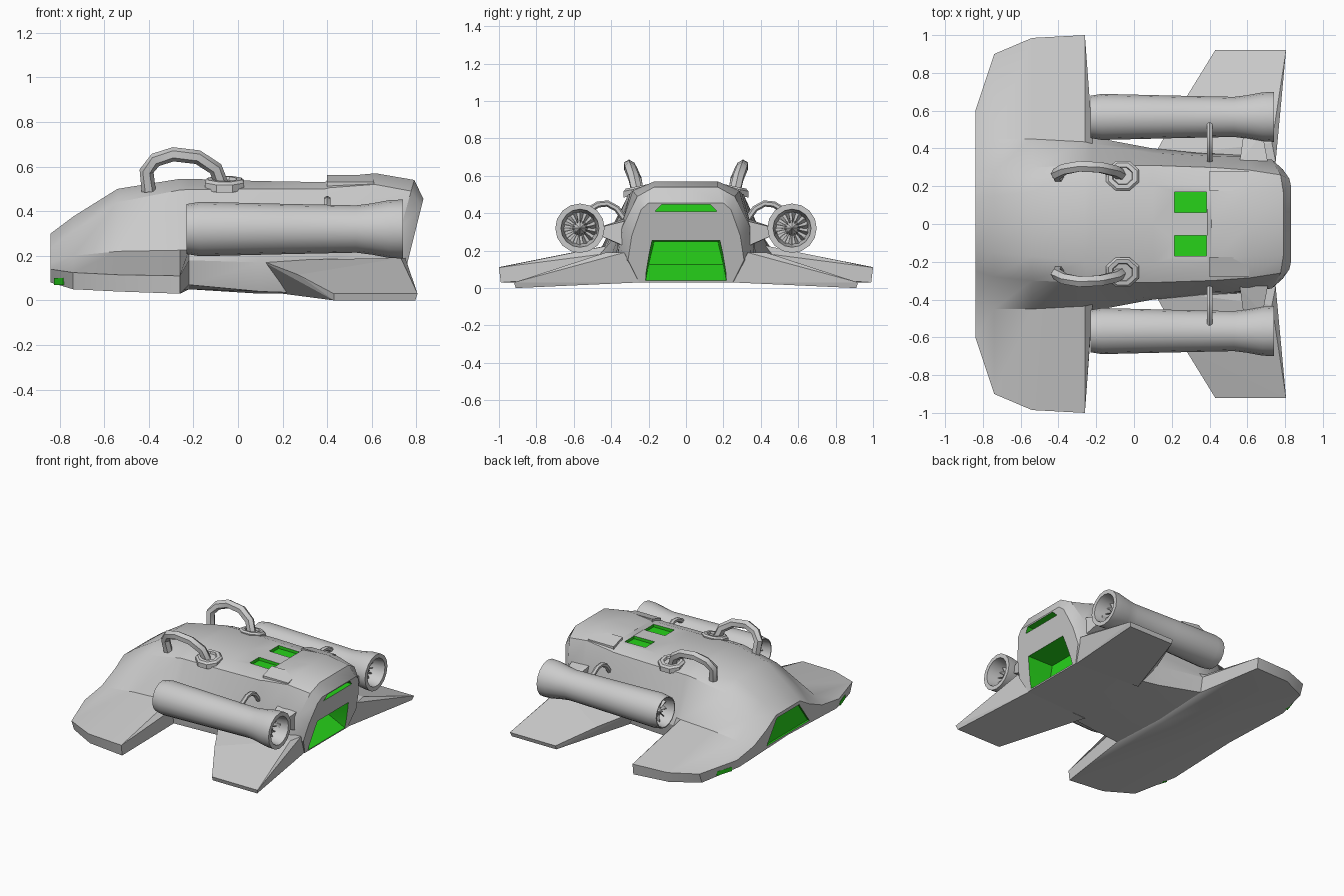
import bpy, bmesh
from math import sin, cos, pi
from mathutils import Vector

if "Cube" in bpy.data.objects:
    bpy.data.objects.remove(bpy.data.objects["Cube"])

green = bpy.data.materials.new("green_glow")
green.diffuse_color = (0.02, 0.65, 0.01, 1)
green.use_nodes = True
green.node_tree.nodes["Principled BSDF"].inputs["Base Color"].default_value = green.diffuse_color


def finish(name, bm, angle=30):
    bmesh.ops.recalc_face_normals(bm, faces=bm.faces)
    me = bpy.data.meshes.new(name)
    bm.to_mesh(me)
    bm.free()
    ob = bpy.data.objects.new(name, me)
    bpy.context.collection.objects.link(ob)
    smooth(ob, angle)
    return ob


def smooth(ob, angle):
    bpy.ops.object.select_all(action='DESELECT')
    bpy.context.view_layer.objects.active = ob
    ob.select_set(True)
    if angle:
        bpy.ops.object.shade_smooth_by_angle(angle=angle * pi / 180)


def solids(name, groups):
    """One object made of the convex solid around each group of points."""
    bm = bmesh.new()
    for pts in groups:
        vs = [bm.verts.new(p) for p in pts]
        bmesh.ops.convex_hull(bm, input=vs)
    return finish(name, bm, 0)


def skin(name, rings, angle=30):
    """Closed skin over equal-length rings, capped at both ends."""
    bm = bmesh.new()
    vr = [[bm.verts.new(p) for p in r] for r in rings]
    n = len(vr[0])
    for a, b in zip(vr, vr[1:]):
        for i in range(n):
            j = (i + 1) % n
            bm.faces.new((a[i], a[j], b[j], b[i]))
    bm.faces.new(vr[0])
    bm.faces.new(vr[-1])
    return finish(name, bm, angle)


def circle(x, y, z, r, n=16):
    return [(x, y + r * cos(2 * pi * i / n), z + r * sin(2 * pi * i / n)) for i in range(n)]


def pipe(name, pts, r):
    """Six-sided pipe along a path."""
    rings = []
    pts = [Vector(p) for p in pts]
    for i, p in enumerate(pts):
        t = (pts[min(i + 1, len(pts) - 1)] - pts[max(i - 1, 0)]).normalized()
        ref = Vector((0, 1, 0)) if abs(t.y) < 0.6 and abs(t.x) > 0.01 else Vector((1, 0, 0))
        u = t.cross(ref).normalized()
        v = t.cross(u)
        rings.append([p + r * (u * cos(k * pi / 3) + v * sin(k * pi / 3)) for k in range(6)])
    return skin(name, rings, 35)


def sym(pts):
    return [(x, s * y, z) for x, y, z in pts for s in (1, -1)]


# Hull with blended front wings: x, lean, roof z, roof half width,
# shoulder, side, wing tip top, wing tip bottom (y, z each), belly z
sections = [
    (-.84, 0, .30, .14, .25, .235, .40, .17, .60, .14, .57, .08, .10),
    (-.74, 0, .375, .15, .28, .31, .45, .20, .90, .125, .87, .05, .075),
    (-.54, 0, .50, .17, .30, .44, .45, .22, .985, .115, .97, .04, .05),
    (-.26, 0, .545, .20, .31, .495, .435, .225, 1.0, .11, .99, .03, .045),
    (-.22, 0, .545, .20, .31, .497, .425, .225, .46, .18, .44, .07, .05),
    (.10, 0, .535, .21, .31, .50, .375, .28, .40, .17, .37, .04, .03),
    (.39, 0, .53, .21, .30, .50, .36, .28, .375, .17, .32, .03, .03),
    (.41, 0, .55, .19, .30, .505, .36, .28, .375, .17, .32, .03, .03),
    (.61, .05, .57, .17, .285, .52, .355, .31, .365, .17, .28, .03, .03),
    (.765, .28, .54, .17, .26, .49, .34, .33, .345, .15, .26, .03, .03),
    (.83, .25, .455, .20, .24, .42, .29, .28, .31, .15, .25, .03, .03),
]
rings = []
for x, k, zt, by, cy, cz, dy, dz, ey, ez, fy, fz, zb in sections:
    half = [(by, zt), (cy, cz), (dy, dz), (ey, ez), (fy, fz)]
    loop = [(0, zt)] + half + [(0, zb)] + [(-y, z) for y, z in reversed(half)]
    rings.append([(x + k * (z - .45), y, z) for y, z in loop])
hull = skin("hull", rings, 0)

# Green recesses: rear hatch, rear window, nose window, two roof hatches
cuts = [
    sym([(.58, .20, .125), (.58, .17, .25), (.95, .24, -.09), (.95, .23, .035), (.95, .19, .26)]),
    sym([(.77, .165, .41), (.77, .13, .447), (.9, .165, .41), (.9, .13, .447)]),
    sym([(-.9, .25, .112), (-.9, .13, .275), (-.825, .25, .112), (-.825, .13, .275)]),
]
for s in (1, -1):
    cuts.append([(x, s * y, z) for x in (.215, .385) for y in (.06, .17) for z in (.51, .6)])
cutter = solids("recess_cutter", cuts)
cutter.hide_render = True
for ob in (hull, cutter):
    ob.data.materials.append(None)
    ob.data.materials.append(green)
for f in cutter.data.polygons:
    f.material_index = 1
mod = hull.modifiers.new("recesses", 'BOOLEAN')
mod.object = cutter
mod.operation = 'DIFFERENCE'
mod.solver = 'EXACT'
smooth(hull, 0)
bpy.ops.object.modifier_apply(modifier=mod.name)
bpy.data.objects.remove(cutter)
smooth(hull, 32)

for s, side in ((1, "left"), (-1, "right")):
    def m(pts):
        return [(x, s * y, z) for x, y, z in pts]

    # Rear wing
    solids("rear_wing_" + side, [m([
        (.10, .35, .18), (.20, .28, .03), (.75, .33, .19), (.72, .25, .03),
        (.73, .43, .19), (.27, .66, .115), (.43, .92, .03), (.43, .91, .0),
        (.805, .92, .03), (.795, .91, .0)])])

    # Wing marker light
    light = solids("wing_light_" + side, [m([
        (x + o, .59 + 3 * (x + .84), z) for x in (-.825, -.785) for o in (0, .02)
        for z in (.07, .1)])])
    light.data.materials.append(green)

    # Roof panel
    solids("roof_panel_" + side, [m([
        (x, y, z) for x in (.40, .61) for y, z in
        ((.175, .50), (.175, .562), (.28, .48), (.28, .53))])])

    # Engine tube, open at both ends to a bulkhead
    ey, ez = s * .567, .32
    prof = [(-.14, .02), (-.14, .09), (-.23, .105), (-.23, .112), (-.17, .122), (.2, .113),
            (.53, .106), (.60, .115), (.68, .13), (.74, .132), (.74, .102), (.62, .085), (.62, .02)]
    skin("engine_" + side, [circle(x, ey, ez, r) for x, r in prof])

    # Fans with hub cones
    for x0, d, end, n in ((.62, 1, "exhaust", 14), (-.14, -1, "intake", 10)):
        parts = [circle(x0, ey, ez, .042, 8) + [(x0 + d * .07, ey, ez)]]
        for i in range(n):
            a = 2 * pi * i / n
            blade = []
            for r in (.03, .089):
                for x, t in ((x0 - d * .01, a), (x0 + d * .035, a + .22)):
                    for w in (-.03, .03):
                        blade.append((x, ey + r * cos(t + w), ez + r * sin(t + w)))
            parts.append(blade)
        solids(end + "_fan_" + side, parts)

    # Engine pylon and hooped brace
    solids("engine_pylon_" + side, [m([
        (.56, .33, .37), (.56, .33, .22), (.71, .32, .36), (.71, .32, .22),
        (.58, .48, .32), (.68, .48, .32), (.58, .48, .29), (.68, .48, .29)])])
    pipe("engine_brace_" + side, m([
        (.40, .33, .37), (.40, .37, .425), (.40, .42, .452), (.40, .47, .447), (.40, .53, .41)]), .017)

    # Roof handle and its octagonal socket
    pipe("roof_handle_" + side, m([
        (-.40, .25, .49), (-.41, .265, .58), (-.37, .29, .63), (-.29, .305, .655),
        (-.18, .30, .642), (-.10, .28, .59), (-.07, .26, .51)]), .032)
    socket = [[(-.06 + r * .095 * cos(k * pi / 4 + pi / 8),
                s * (.255 + r * .085 * sin(k * pi / 4 + pi / 8)),
                z - .2 * r * .085 * sin(k * pi / 4 + pi / 8))
               for k in range(8)] for r, z in ((1, .50), (1, .533), (.85, .545), (.6, .545), (.55, .53))]
    skin("handle_socket_" + side, socket)
